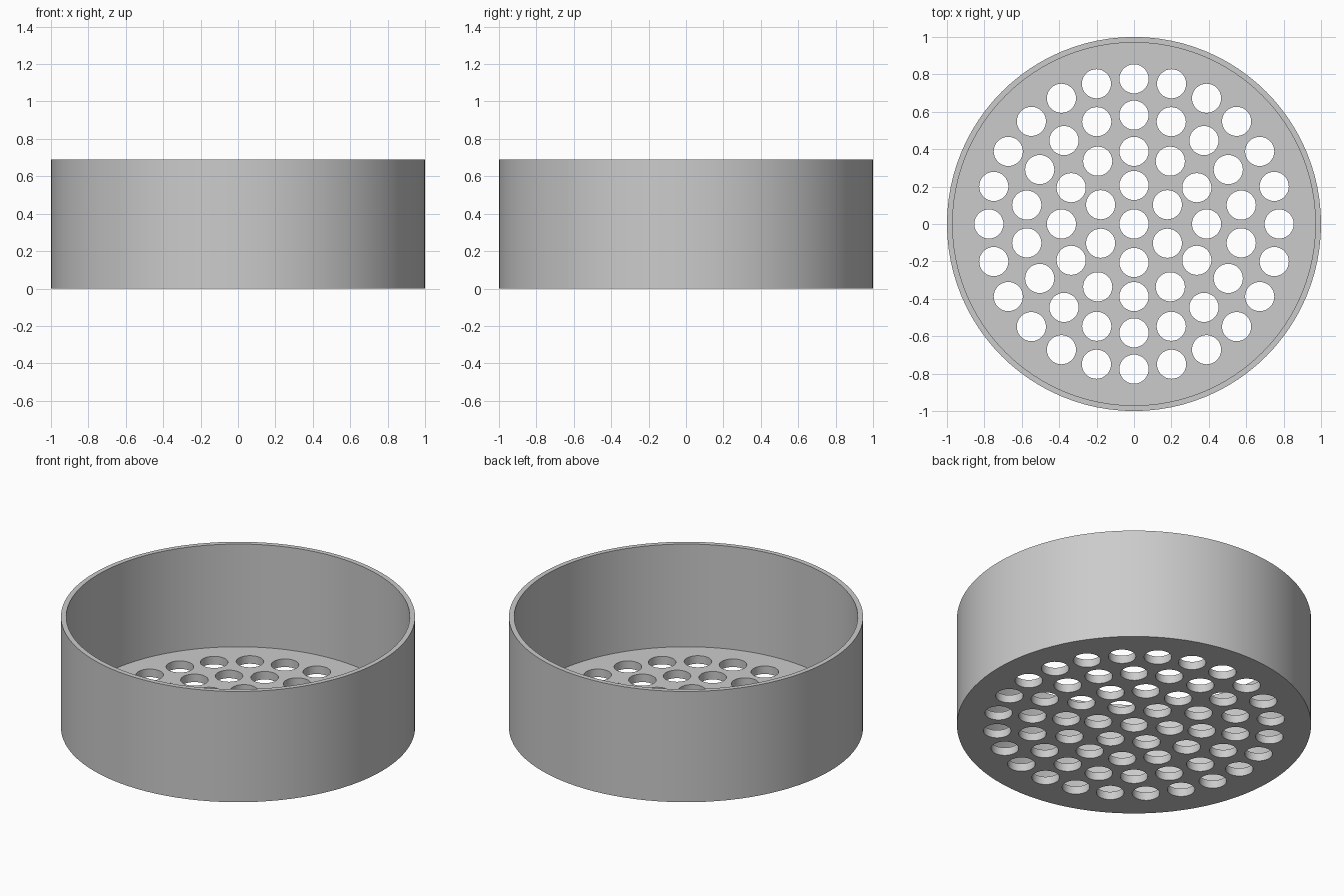
import bpy, bmesh
from math import cos, sin, tau, radians
from mathutils import Matrix

HEIGHT, OUTER, INNER, FLOOR = 0.69, 1.0, 0.97, 0.05
HOLE, SPACING = 0.078, 0.194
SIDES = 96

if "Cube" in bpy.data.objects:
    bpy.data.objects.remove(bpy.data.objects["Cube"])

# Single grey material
grey = bpy.data.materials.new("plain grey")
grey.use_nodes = True
colour = (0.6, 0.6, 0.6, 1)
grey.diffuse_color = colour
grey.node_tree.nodes["Principled BSDF"].inputs["Base Color"].default_value = colour


def add_object(name, bm):
    bmesh.ops.recalc_face_normals(bm, faces=bm.faces)
    mesh = bpy.data.meshes.new(name)
    bm.to_mesh(mesh)
    bm.free()
    mesh.materials.append(grey)
    obj = bpy.data.objects.new(name, mesh)
    bpy.context.collection.objects.link(obj)
    return obj


# Cup: a closed lathe of the wall and floor section
profile = [(OUTER, 0), (OUTER, HEIGHT), (INNER, HEIGHT), (INNER, FLOOR)]
bm = bmesh.new()
rings = [[bm.verts.new((r * cos(tau * i / SIDES), r * sin(tau * i / SIDES), z))
          for i in range(SIDES)] for r, z in profile]
for low, high in zip(rings, rings[1:]):
    for i in range(SIDES):
        j = (i + 1) % SIDES
        bm.faces.new((low[i], low[j], high[j], high[i]))
bm.faces.new(rings[0])
bm.faces.new(rings[-1])
cup = add_object("perforated_cup", bm)

# Drain holes: a centre hole and four rings of 6, 12, 18 and 24
bm = bmesh.new()
for ring in range(5):
    count = max(1, 6 * ring)
    for i in range(count):
        a = radians(90) + tau * i / count
        r = ring * SPACING + (0.012 if ring == 1 else 0)
        spot = Matrix.Translation((r * cos(a), r * sin(a), FLOOR / 2))
        bmesh.ops.create_cone(bm, cap_ends=True, segments=32, radius1=HOLE,
                              radius2=HOLE, depth=FLOOR * 3, matrix=spot)
cutter = add_object("hole_cutter", bm)
cutter.hide_render = True

# Punch the holes, then discard the cutter
cut = cup.modifiers.new("holes", "BOOLEAN")
cut.operation = "DIFFERENCE"
cut.solver = "EXACT"
cut.object = cutter
bpy.context.view_layer.objects.active = cup
cup.select_set(True)
bpy.ops.object.modifier_apply(modifier=cut.name)
bpy.data.objects.remove(cutter)
bpy.ops.object.shade_smooth_by_angle(angle=radians(30))
